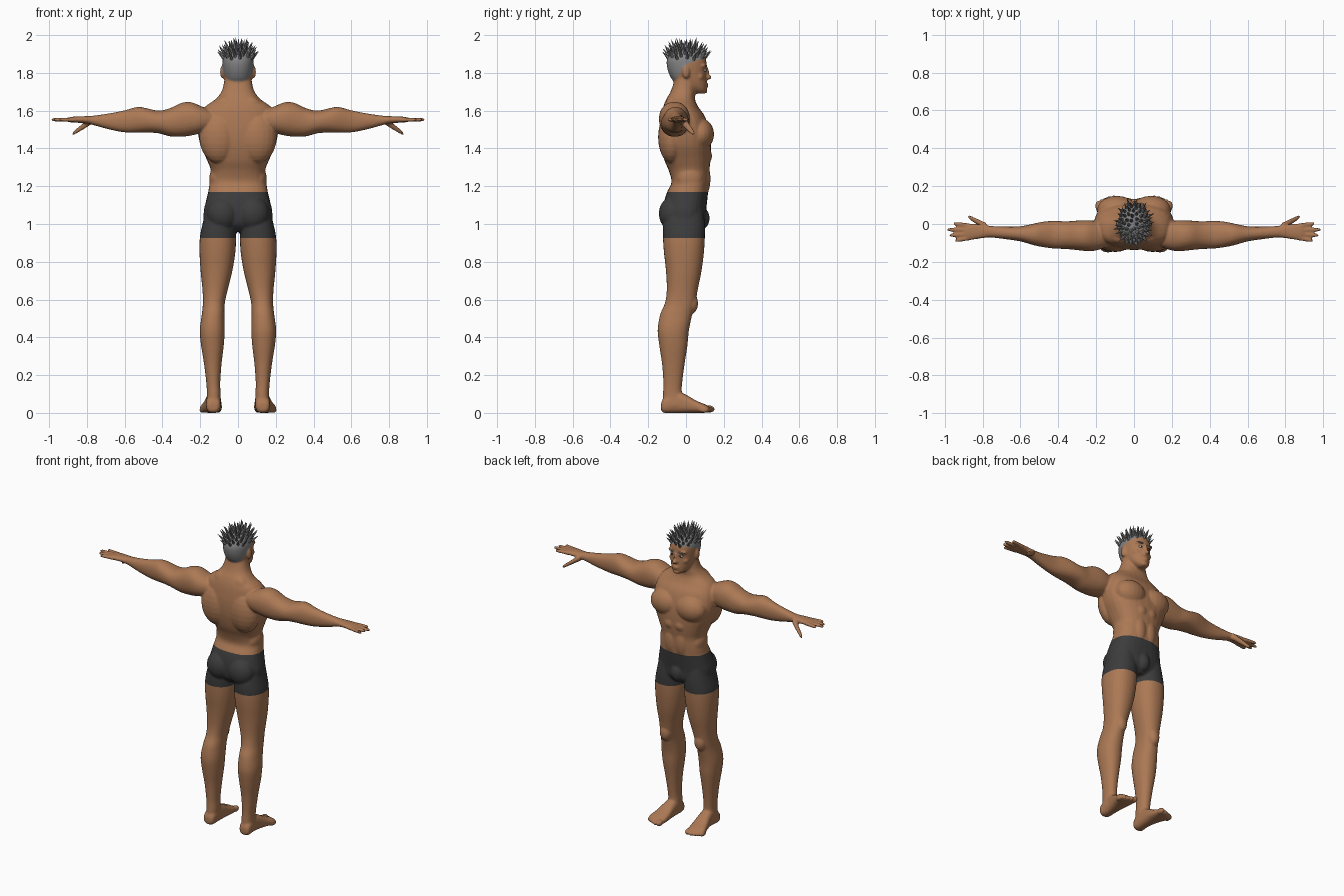
import bpy
import bmesh
import math
import random
from mathutils import Matrix, Vector

random.seed(4)
if "Cube" in bpy.data.objects:
    bpy.data.objects.remove(bpy.data.objects["Cube"])


def make_material(name, color):
    mat = bpy.data.materials.new(name)
    mat.use_nodes = True
    mat.diffuse_color = (*color, 1)
    mat.node_tree.nodes["Principled BSDF"].inputs["Base Color"].default_value = (*color, 1)
    return mat


skin = make_material("brown skin", (0.41, 0.19, 0.09))
cloth = make_material("charcoal cloth", (0.045, 0.045, 0.046))
hair_gray = make_material("gray hair", (0.23, 0.23, 0.23))
eye_white = make_material("eye white", (0.7, 0.7, 0.68))
eye_dark = make_material("dark iris", (0.02, 0.015, 0.012))


def smooth_sections(sections, steps):
    """Catmull-Rom interpolation of cross-section rows."""
    rows, last = [], len(sections) - 1
    for i in range(last):
        quad = [Vector(sections[min(max(i + k, 0), last)]) for k in (-1, 0, 1, 2)]
        p, q, r, s = quad
        for step in range(steps):
            t = step / steps
            rows.append(q + (r - p) * (t / 2) + (2 * p - 5 * q + 4 * r - s) * (t * t / 2)
                        + (3 * q - p - 3 * r + s) * (t ** 3 / 2))
    return rows + [Vector(sections[last])]


def loft(bm, sections, axis, power=2.2, count=28, steps=4):
    """Closed tube; each row is position, low and high of both cross directions."""
    rings = []
    for pos, a_low, a_high, b_low, b_high in smooth_sections([Vector(s) for s in sections], steps):
        ring = []
        for k in range(count):
            angle = math.tau * k / count
            c, s = math.cos(angle), math.sin(angle)
            a = (a_low + a_high) / 2 + (a_high - a_low) / 2 * math.copysign(abs(c) ** (2 / power), c)
            b = (b_low + b_high) / 2 + (b_high - b_low) / 2 * math.copysign(abs(s) ** (2 / power), s)
            point = {"x": (pos, a, b), "y": (a, pos, b), "z": (a, b, pos)}[axis]
            ring.append(bm.verts.new(point))
        rings.append(ring)
    for low, high in zip(rings, rings[1:]):
        for k in range(count):
            n = (k + 1) % count
            bm.faces.new((low[k], low[n], high[n], high[k]))
    bm.faces.new(rings[0][::-1])
    bm.faces.new(rings[-1])


def blob(bm, center, radii):
    matrix = Matrix.Translation(center) @ Matrix.Diagonal((*radii, 1))
    bmesh.ops.create_uvsphere(bm, u_segments=20, v_segments=12, radius=1, matrix=matrix)


def finger(bm, base, tip, thick, thin):
    rows = []
    for t, size in ((0, 1), (0.4, 1), (0.8, 1), (0.95, 0.8), (1, 0.4)):
        p = Vector(base).lerp(Vector(tip), t)
        r = (thick + (thin - thick) * t) * size
        rows.append((p.x, p.y - r, p.y + r, p.z - r, p.z + r))
    loft(bm, rows, "x", 2, 12, 3)


def finish(name, bm, mats, smooth=True):
    bmesh.ops.recalc_face_normals(bm, faces=bm.faces)
    mesh = bpy.data.meshes.new(name)
    bm.to_mesh(mesh)
    bm.free()
    for mat in mats:
        mesh.materials.append(mat)
    if smooth:
        mesh.shade_smooth()
    obj = bpy.data.objects.new(name, mesh)
    bpy.context.collection.objects.link(obj)
    return obj


bm = bmesh.new()
# Leg and foot of the +x side
loft(bm, [(1.08, .03, .17, -.1, .09), (1, .012, .188, -.12, .1), (.93, .01, .202, -.122, .1),
          (.85, .014, .204, -.117, .095), (.75, .03, .198, -.106, .082), (.65, .055, .188, -.102, .062),
          (.58, .07, .186, -.112, .05), (.52, .072, .192, -.137, .033), (.44, .07, .202, -.15, .016),
          (.36, .075, .196, -.142, .008), (.26, .087, .18, -.127, -.007), (.16, .094, .168, -.12, -.02),
          (.1, .092, .165, -.122, -.02), (.04, .09, .17, -.125, .01)], "z")
loft(bm, [(-.132, .11, .152, .015, .05), (-.115, .094, .168, 0, .08), (-.05, .09, .168, 0, .11),
          (0, .088, .176, 0, .096), (.05, .085, .19, 0, .067), (.09, .086, .202, 0, .05),
          (.117, .092, .195, .003, .038)], "y", 2.6)
blob(bm, (.105, .122, .02), (.018, .03, .02))
for i in range(4):
    blob(bm, (.132 + .02 * i, .122 - .009 * i, .016), (.012, .028, .016))
blob(bm, (.127, .03, .58), (.038, .034, .055))

# Arm, palm, fingers and thumb of the +x side
loft(bm, [(.14, -.12, 0, 1.5, 1.6), (.2, -.14, .015, 1.48, 1.626), (.25, -.143, .02, 1.468, 1.645),
          (.3, -.138, .018, 1.462, 1.641), (.36, -.132, .014, 1.464, 1.613), (.42, -.13, .017, 1.48, 1.6),
          (.48, -.122, .012, 1.484, 1.612), (.53, -.112, .002, 1.483, 1.62), (.6, -.092, -.012, 1.485, 1.602),
          (.68, -.08, -.014, 1.5, 1.586), (.76, -.071, -.01, 1.522, 1.574), (.8, -.075, -.003, 1.532, 1.571),
          (.85, -.083, .002, 1.536, 1.57), (.89, -.084, 0, 1.538, 1.566)], "x")
for base, tip in (((.87, -.008), (.955, .002)), ((.87, -.03), (.988, -.03)),
                  ((.87, -.053), (.975, -.06)), ((.86, -.073), (.945, -.088))):
    finger(bm, (*base, 1.552), (*tip, 1.552), .0125, .01)
finger(bm, (.78, -.015, 1.545), (.878, .04, 1.476), .021, .011)

# Muscles and ear of the +x side
for center, radii in (((.09, .075, 1.475), (.105, .074, .085)), ((.1, -.075, 1.46), (.105, .073, .14)),
                      ((.06, -.075, 1.6), (.07, .04, .08)), ((.08, -.07, 1.055), (.085, .074, .09)),
                      ((.036, .09, 1.24), (.048, .04, .1)), ((.036, .09, 1.36), (.05, .048, .05)),
                      ((.11, .02, 1.24), (.042, .07, .07)), ((.083, 0, 1.805), (.012, .02, .035)),
                      ((.035, .09, 1.838), (.03, .018, .01)), ((.045, .07, 1.78), (.022, .025, .02))):
    blob(bm, center, radii)

# Mirror to the other side
copy = bmesh.ops.duplicate(bm, geom=bm.verts[:] + bm.edges[:] + bm.faces[:])["geom"]
for v in copy:
    if isinstance(v, bmesh.types.BMVert):
        v.co.x *= -1
bmesh.ops.reverse_faces(bm, faces=[f for f in copy if isinstance(f, bmesh.types.BMFace)])

# Torso and neck
torso = [(.96, .09, -.07, .07), (1, .17, -.11, .1), (1.06, .182, -.12, .105), (1.12, .17, -.115, .112),
         (1.17, .158, -.1, .117), (1.22, .15, -.077, .12), (1.28, .143, -.09, .123), (1.34, .165, -.115, .13),
         (1.42, .2, -.133, .132), (1.5, .212, -.137, .122), (1.57, .2, -.13, .1), (1.62, .175, -.12, .065),
         (1.66, .12, -.105, .048), (1.7, .088, -.082, .05), (1.75, .074, -.065, .05), (1.8, .068, -.055, .04)]
loft(bm, [(z, -w, w, back, front) for z, w, back, front in torso], "z", 2.4)
blob(bm, (0, .08, 1.03), (.045, .045, .06))

# Head with nose, lips and chin
head = [(1.69, .022, .05, .095), (1.705, .042, .02, .108), (1.73, .06, -.03, .11), (1.76, .071, -.07, .11),
        (1.8, .078, -.092, .108), (1.84, .082, -.102, .109), (1.87, .081, -.101, .106), (1.9, .07, -.086, .092),
        (1.925, .045, -.055, .062), (1.935, .015, -.02, .025)]
loft(bm, [(z, -w, w, back, front) for z, w, back, front in head], "z")
for center, radii in (((0, .115, 1.777), (.017, .022, .013)), ((0, .106, 1.8), (.01, .018, .034)),
                      ((0, .106, 1.739), (.024, .013, .006)), ((0, .105, 1.728), (.02, .013, .006)),
                      ((0, .098, 1.704), (.022, .016, .014))):
    blob(bm, center, radii)

# Fuse the parts into one skin
rough = finish("rough_body", bm, [])
remesh = rough.modifiers.new("fuse", "REMESH")
remesh.mode = "VOXEL"
remesh.voxel_size = 0.0065
soften = rough.modifiers.new("soften", "SMOOTH")
soften.factor = 0.5
soften.iterations = 4
fused = bpy.data.meshes.new_from_object(rough.evaluated_get(bpy.context.evaluated_depsgraph_get()))
bpy.data.objects.remove(rough)
bm = bmesh.new()
bm.from_mesh(fused)
bpy.data.meshes.remove(fused)


def cut(co, normal, low, high):
    faces = [f for f in bm.faces if low < f.calc_center_median().z < high]
    edges = {e for f in faces for e in f.edges}
    verts = {v for f in faces for v in f.verts}
    bmesh.ops.bisect_plane(bm, geom=[*verts, *edges, *faces], plane_co=co, plane_no=normal)


# Clean borders for the shorts and the hairline
hem, waist, nape = 0.925, 1.17, 1.757
for level in (hem, waist, nape):
    cut((0, 0, level), (0, 0, 1), level - 0.05, level + 0.05)
cut((0, 0, 1.84), (0, -1.3, 1), nape, 2)
cut((0, 0, 1.845), (0, -0.36, 1), nape, 2)
for f in bm.faces:
    c = f.calc_center_median()
    if hem < c.z < waist:
        f.material_index = 1
    elif c.z > nape and c.z > min(1.84 + 1.3 * c.y, 1.845 + 0.36 * c.y) and abs(c.x) < 0.0835:
        f.material_index = 2
finish("body", bm, [skin, cloth, hair_gray])

# Hair spikes spread evenly over the crown
bm = bmesh.new()
total = 64
for i in range(total):
    up = 0.985 - 0.66 * i / total
    turn = i * math.pi * (3 - math.sqrt(5))
    side = math.sqrt(1 - up * up)
    out = Vector((side * math.cos(turn), side * math.sin(turn), up))
    base = Vector((out.x * 0.078, out.y * 0.1 + 0.002, 1.838 + out.z * 0.092))
    aim = (out + Vector((0, 0, 0.55))).normalized()
    length = random.uniform(0.055, 0.075)
    matrix = Matrix.Translation(base + aim * (length / 2 - 0.006)) @ aim.to_track_quat("Z", "Y").to_matrix().to_4x4()
    bmesh.ops.create_cone(bm, cap_ends=True, segments=6, radius1=0.0125, radius2=0.0005,
                          depth=length, matrix=matrix)
finish("hair_spikes", bm, [hair_gray], smooth=False)

# Eyes and brows
for name, center, radii, mat in (("eye", (.032, .099, 1.814), (.014, .008, .007), eye_white),
                                 ("iris", (.031, .1045, 1.814), (.006, .004, .006), eye_dark),
                                 ("brow", (.034, .103, 1.838), (.02, .009, .005), hair_gray)):
    bm = bmesh.new()
    for sign in (-1, 1):
        blob(bm, (sign * center[0], *center[1:]), radii)
    finish(name + "s", bm, [mat])
